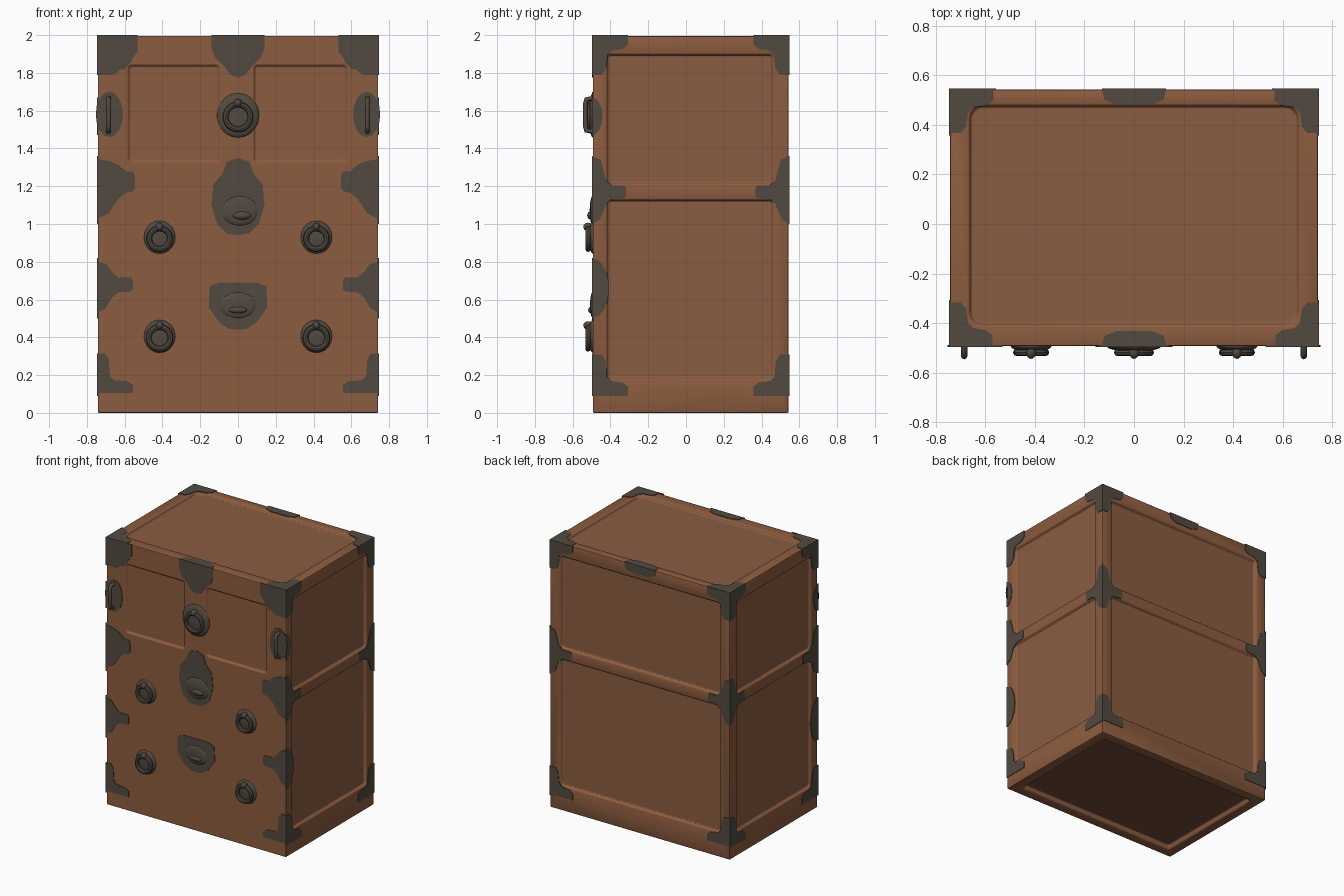
import bpy, bmesh, math
from mathutils import Vector

if "Cube" in bpy.data.objects:
    bpy.data.objects.remove(bpy.data.objects["Cube"], do_unlink=True)

X, FRONT, BACK, TOP = 0.742, -0.493, 0.543, 1.996


def material(name, rgb):
    m = bpy.data.materials.new(name)
    m.use_nodes = True
    m.diffuse_color = (*rgb, 1)
    m.node_tree.nodes["Principled BSDF"].inputs["Base Color"].default_value = (*rgb, 1)
    return m


FRAME = material("frame_brown", (0.265, 0.107, 0.05))
PANEL = material("panel_brown", (0.255, 0.108, 0.053))
UNDER = material("underside_brown", (0.16, 0.068, 0.036))
IRON = material("dark_iron", (0.083, 0.068, 0.052))

# Each side of the case maps (u, v, outward distance) to a point
SIDES = {
    "front": lambda u, v, d: (u, FRONT - d, v),
    "back": lambda u, v, d: (u, BACK + d, v),
    "left": lambda u, v, d: (X + d, u, v),
    "right": lambda u, v, d: (-X - d, u, v),
    "top": lambda u, v, d: (u, v, TOP + d),
    "bottom": lambda u, v, d: (u, v, -d),
}


def finish(name, bm, mats, smooth=True):
    bmesh.ops.recalc_face_normals(bm, faces=bm.faces)
    me = bpy.data.meshes.new(name)
    bm.to_mesh(me)
    bm.free()
    ob = bpy.data.objects.new(name, me)
    bpy.context.collection.objects.link(ob)
    for m in mats:
        me.materials.append(m)
    if smooth:
        shade(ob)
    return ob


def shade(ob):
    bpy.ops.object.select_all(action="DESELECT")
    ob.select_set(True)
    bpy.context.view_layer.objects.active = ob
    bpy.ops.object.shade_smooth_by_angle(angle=math.radians(35))


def prism(bm, side, inner, outer, d0, d1):
    """Solid between two outlines at depths d0 and d1 on a side."""
    f = SIDES[side]
    a = [bm.verts.new(f(u, v, d0)) for u, v in inner]
    b = [bm.verts.new(f(u, v, d1)) for u, v in outer]
    bm.faces.new(a)
    bm.faces.new(b)
    for i in range(len(a)):
        j = (i + 1) % len(a)
        bm.faces.new((a[i], a[j], b[j], b[i]))


def rounded(u0, u1, v0, v1, r):
    pts = []
    for k, (cu, cv) in enumerate([(u1 - r, v1 - r), (u0 + r, v1 - r),
                                  (u0 + r, v0 + r), (u1 - r, v0 + r)]):
        for s in range(5):
            t = math.pi / 2 * (k + s / 4)
            pts.append((cu + r * math.cos(t), cv + r * math.sin(t)))
    return pts


# Case with recessed panels
bm = bmesh.new()
bmesh.ops.create_cube(bm, size=1)
for v in bm.verts:
    v.co = Vector((v.co.x * 2 * X, v.co.y * (BACK - FRONT) + (BACK + FRONT) / 2,
                   (v.co.z + 0.5) * TOP))
case = finish("case", bm, [FRAME, PANEL, UNDER], smooth=False)

recesses = [("top", -0.665, 0.665, -0.41, 0.48, 0.05, 0.02),
            ("bottom", -0.67, 0.67, -0.42, 0.47, 0.02, 0.03),
            ("front", -0.58, -0.1, 1.33, 1.84, 0.015, 0.012),
            ("front", 0.085, 0.575, 1.33, 1.84, 0.015, 0.012)]
for side, lo, hi in [("left", -0.42, 0.46), ("right", -0.42, 0.46), ("back", -0.66, 0.66)]:
    recesses += [(side, lo, hi, 0.18, 1.13, 0.015, 0.02),
                 (side, lo, hi, 1.21, 1.9, 0.015, 0.02)]
bm = bmesh.new()
for side, u0, u1, v0, v1, r, depth in recesses:
    t = depth * 0.4
    prism(bm, side, rounded(u0 + t, u1 - t, v0 + t, v1 - t, r),
          rounded(u0 - t, u1 + t, v0 - t, v1 + t, r), -depth, depth)
cutter = finish("recess_cutter", bm, [], smooth=False)
cutter.hide_render = True
cut = case.modifiers.new("recesses", "BOOLEAN")
cut.object, cut.operation, cut.solver = cutter, "DIFFERENCE", "EXACT"
bev = case.modifiers.new("soft_edges", "BEVEL")
bev.width, bev.segments, bev.angle_limit = 0.009, 2, math.radians(40)
bpy.context.view_layer.update()
me = bpy.data.meshes.new_from_object(case.evaluated_get(bpy.context.evaluated_depsgraph_get()))
case.modifiers.clear()
case.data = me
bpy.data.objects.remove(cutter, do_unlink=True)
me.materials.clear()
for m in (FRAME, PANEL, UNDER):
    me.materials.append(m)
shade(case)
# Sunken panel floors get their own brown; broad floors and the front stay flat
for p in me.polygons:
    c, n = p.center, p.normal
    sunk = ((abs(n.x) > 0.9 and abs(c.x) < X - 0.015) or (n.y > 0.9 and c.y < BACK - 0.015)
            or (n.z > 0.9 and TOP - 0.03 < c.z < TOP - 0.015))
    p.material_index = 2 if n.z < -0.9 and 0.02 < c.z < 0.05 else int(sunk)
    if p.material_index or n.y < -0.99:
        p.use_smooth = False


# Iron plates: outlines are measured inward from an edge or corner
def ell(a, b, w):
    return [(0, 0), (a, 0), (a, 0.65 * w), (0.85 * a, 0.95 * w), (1.35 * w, 1.05 * w),
            (1.05 * w, 1.35 * w), (0.95 * w, 0.85 * b), (0.65 * w, b), (0, b)]


def tee(up, down, a, w, h):
    return [(0, up), (0.6 * w, 0.9 * up), (w, 1.7 * h), (1.4 * w, h), (0.95 * a, h),
            (a, 0.6 * h), (a, -0.7 * h), (0.93 * a, -h), (1.4 * w, -1.1 * h),
            (w, -1.8 * h), (0.55 * w, -0.85 * down), (0, -down)]


def bulge(w, h):
    return [(w * math.cos(t), h * math.sin(t))
            for t in [math.pi * (k / 8 - 0.5) for k in range(9)]]


def both(half):
    """Complete a right-hand half outline, listed top to bottom."""
    return half + [(-u, v) for u, v in reversed(half) if u > 0]


def plate(name, side, shape, u=0, v=0, su=1, sv=1):
    bm = bmesh.new()
    pts = [(u + su * a, v + sv * b) for a, b in shape]
    prism(bm, side, pts, pts, -0.005, 0.004)
    finish(f"{side}_{name}", bm, [IRON], smooth=False)


EX, EF, EB, ET = X + 0.004, FRONT - 0.004, BACK + 0.004, TOP + 0.004
for s in (1, -1):
    plate("top_corner", "front", ell(0.215, 0.21, 0.135), s * EX, ET, -s, -1)
    plate("middle_corner", "front", tee(0.12, 0.2, 0.2, 0.11, 0.053), s * EX, 1.225, -s)
    plate("lower_corner", "front", tee(0.12, 0.15, 0.19, 0.08, 0.038), s * EX, 0.68, -s)
    plate("bottom_corner", "front", ell(0.19, 0.21, 0.065), s * EX, 0.105, -s)
    plate("top_corner", "back", ell(0.19, 0.21, 0.075), s * EX, ET, -s, -1)
    plate("middle_corner", "back", tee(0.18, 0.17, 0.18, 0.075, 0.035), s * EX, 1.17, -s)
    plate("bottom_corner", "back", ell(0.19, 0.21, 0.075), s * EX, 0.1, -s)
    plate("front_corner", "top", ell(0.175, 0.18, 0.073), s * EX, EF, -s)
    plate("back_corner", "top", ell(0.18, 0.18, 0.073), s * EX, EB, -s, -1)
for side in ("left", "right"):
    for edge, s in ((EF, 1), (EB, -1)):
        plate("top_corner", side, ell(0.19, 0.21, 0.078), edge, ET, s, -1)
        plate("middle_corner", side, tee(0.19, 0.17, 0.18, 0.075, 0.035), edge, 1.17, s)
        plate("bottom_corner", side, ell(0.19, 0.22, 0.075), edge, 0.09, s)
    plate("lower_strap", side, bulge(0.09, 0.16), EF, 0.66)
    plate("handle_strap", side, bulge(0.055, 0.1), EF, 1.57)

# Centre plates on the front, top and back
plate("top_crest", "front", both([(0.14, ET), (0.14, 1.93), (0.12, 1.88), (0.07, 1.83),
                                  (0.04, 1.79), (0, 1.775)]))
plate("lock_plate", "front", both([(0, 1.35), (0.06, 1.33), (0.08, 1.27), (0.13, 1.21),
                                   (0.14, 1.1), (0.11, 1), (0.06, 0.95), (0, 0.94)]))
plate("drawer_plate", "front", both([(0.1, 0.69), (0.15, 0.67), (0.155, 0.56), (0.1, 0.48),
                                     (0.05, 0.445), (0, 0.44)]))
crest = both([(0.13, 0), (0.12, 0.045), (0.07, 0.065)])
plate("front_crest", "top", crest, 0, EF)
plate("back_crest", "top", crest, 0, EB, 1, -1)
plate("crest", "back", crest, 0, ET, 1, -1)


def knob(name, x, y, z, sx, sy, sz):
    bm = bmesh.new()
    bmesh.ops.create_uvsphere(bm, u_segments=16, v_segments=10, radius=1)
    for v in bm.verts:
        v.co = Vector((x + v.co.x * sx, y + v.co.y * sy, z + v.co.z * sz))
    finish(name, bm, [IRON])


knob("lock_boss", 0.01, FRONT, 1.07, 0.1, 0.017, 0.08)
knob("lock_nub", 0.02, FRONT - 0.01, 1.045, 0.05, 0.02, 0.022)
knob("drawer_boss", 0, FRONT, 0.57, 0.1, 0.015, 0.07)
knob("drawer_nub", 0, FRONT - 0.008, 0.545, 0.05, 0.017, 0.018)


# Ring pulls on domed round plates
def ring_pull(name, x, z, base, ring):
    knob(name + "_base", x, FRONT, z, base, 0.022, base * 1.05)
    bpy.ops.mesh.primitive_torus_add(location=(x, FRONT - 0.025, z - 0.008),
                                     rotation=(math.pi / 2, 0, 0), major_segments=24,
                                     minor_segments=8, major_radius=ring, minor_radius=0.015)
    ob = bpy.context.object
    ob.name = name + "_ring"
    ob.data.materials.append(IRON)
    shade(ob)
    knob(name + "_post", x, FRONT - 0.025, z + ring, 0.02, 0.026, 0.022)


ring_pull("door_pull", 0, 1.575, 0.112, 0.066)
for s, label in ((1, "left"), (-1, "right")):
    ring_pull(label + "_upper_drawer_pull", s * 0.415, 0.93, 0.083, 0.055)
    ring_pull(label + "_lower_drawer_pull", s * 0.415, 0.405, 0.083, 0.058)

    # Upright bar handles near the front edges
    plate(label + "_handle_plate", "front",
          [(0.072 * math.cos(k * math.pi / 8), 0.12 * math.sin(k * math.pi / 8))
           for k in range(16)], s * 0.681, 1.58)
    cu = bpy.data.curves.new(label + "_bar_handle", "CURVE")
    cu.dimensions, cu.bevel_depth, cu.bevel_resolution = "3D", 0.013, 2
    sp = cu.splines.new("POLY")
    path = [(0, 1.49), (0.035, 1.495), (0.04, 1.52), (0.04, 1.63), (0.035, 1.66), (0, 1.665)]
    sp.points.add(len(path) - 1)
    for p, (d, z) in zip(sp.points, path):
        p.co = (s * 0.685, FRONT - d, z, 1)
    cu.materials.append(IRON)
    bpy.context.collection.objects.link(bpy.data.objects.new(label + "_bar_handle", cu))
